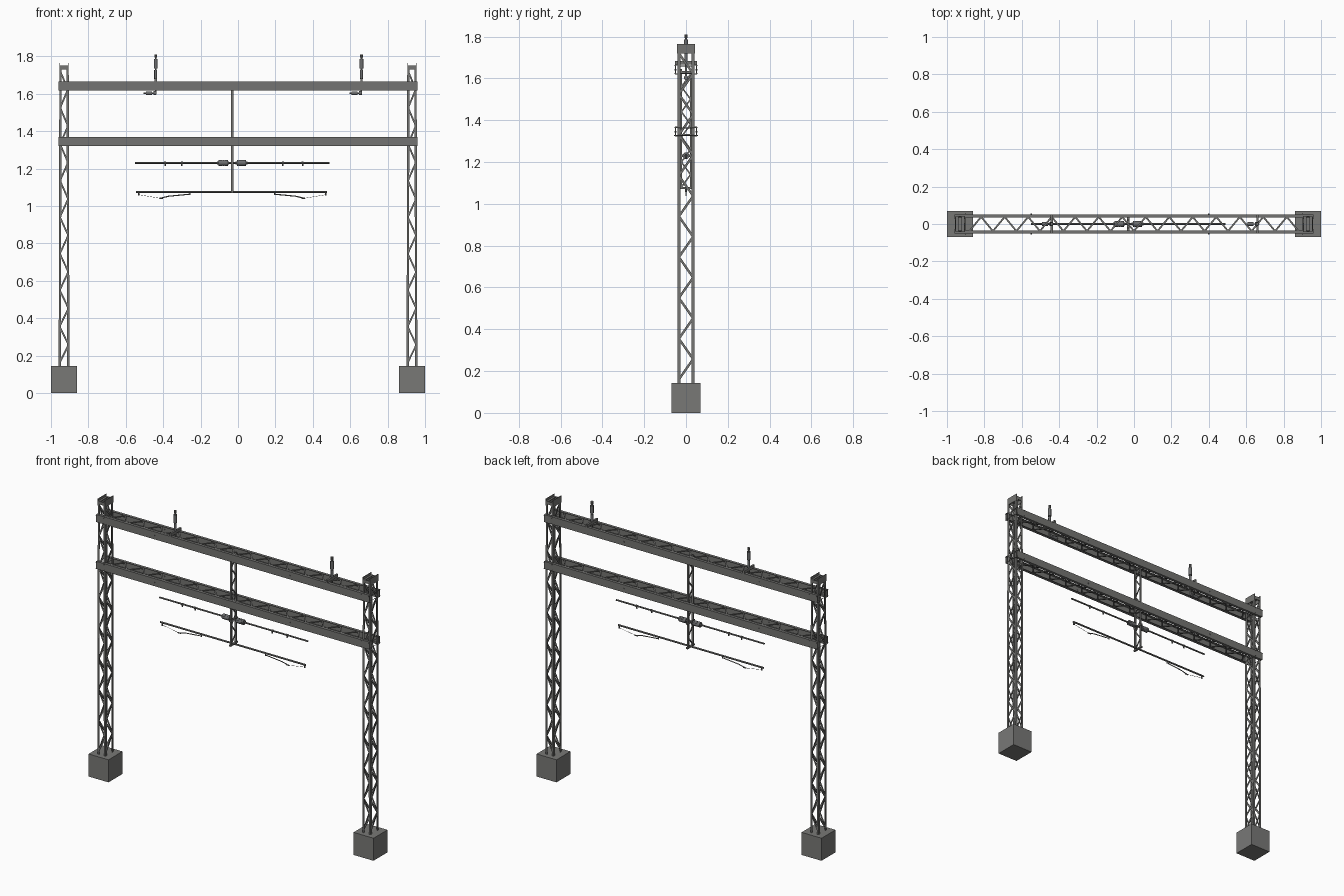
import bpy, bmesh, math
from mathutils import Vector, Matrix

if "Cube" in bpy.data.objects:
    bpy.data.objects.remove(bpy.data.objects["Cube"])


def material(name, rgb):
    m = bpy.data.materials.new(name)
    m.diffuse_color = (*rgb, 1)
    m.use_nodes = True
    m.node_tree.nodes["Principled BSDF"].inputs["Base Color"].default_value = m.diffuse_color
    return m


STEEL = material("weathered steel", (0.175, 0.175, 0.168))
CONCRETE = material("grey concrete", (0.19, 0.19, 0.183))
CERAMIC = material("insulator grey", (0.15, 0.154, 0.158))


def bar(bm, p, q, w, t, side):
    """Rectangular bar from p to q: w wide along side, t thick across it."""
    p, q = Vector(p), Vector(q)
    d = (q - p).normalized()
    s = Vector(side)
    s = (s - d * s.dot(d)).normalized()
    n = d.cross(s)
    m = Matrix((s * w, n * t, d * (q - p).length)).transposed().to_4x4()
    m.translation = (p + q) / 2
    bmesh.ops.create_cube(bm, size=1, matrix=m)


def box(bm, x0, x1, y0, y1, z0, z1):
    m = Matrix.Translation(((x0 + x1) / 2, (y0 + y1) / 2, (z0 + z1) / 2))
    m = m @ Matrix.Diagonal((x1 - x0, y1 - y0, z1 - z0, 1))
    bmesh.ops.create_cube(bm, size=1, matrix=m)


def rod(bm, p, q, r, n=10):
    p, q = Vector(p), Vector(q)
    d = q - p
    m = Matrix.Translation((p + q) / 2) @ d.to_track_quat('Z', 'Y').to_matrix().to_4x4()
    bmesh.ops.create_cone(bm, cap_ends=True, segments=n, radius1=r, radius2=r,
                          depth=d.length, matrix=m)


def finish(bm, name, mat, smooth=False):
    bmesh.ops.recalc_face_normals(bm, faces=bm.faces)
    me = bpy.data.meshes.new(name)
    bm.to_mesh(me)
    bm.free()
    me.materials.append(mat)
    ob = bpy.data.objects.new(name, me)
    bpy.context.collection.objects.link(ob)
    if smooth:
        bpy.ops.object.select_all(action='DESELECT')
        ob.select_set(True)
        bpy.context.view_layer.objects.active = ob
        bpy.ops.object.shade_smooth_by_angle(angle=math.radians(35))


BEAMS = (1.345, 1.642)          # beam centre heights
Z0, Z1 = 0.14, 1.74             # tower leg ends
HY = 0.041                      # tower half depth


def hx(z):                      # tower half width, tapering slightly upwards
    return 0.029 - 0.004 * (z - Z0) / (Z1 - Z0)


for label, cx in (("left", -0.93), ("right", 0.93)):
    # concrete footing
    bm = bmesh.new()
    box(bm, cx - 0.07, cx + 0.07, -0.07, 0.07, 0, 0.143)
    finish(bm, label + "_footing", CONCRETE)

    # four angle-iron legs
    bm = bmesh.new()
    for sx in (-1, 1):
        for sy in (-1, 1):
            for ox, oy, w, side in ((0.006, 0.0015, 0.012, (1, 0, 0)),
                                    (0.0015, 0.0075, 0.015, (0, 1, 0))):
                bar(bm, (cx + sx * (hx(Z0) - ox), sy * (HY - oy), Z0),
                    (cx + sx * (hx(Z1) - ox), sy * (HY - oy), Z1), w, 0.003, side)
    finish(bm, label + "_tower_legs", STEEL)

    # zigzag bracing on all four tower faces
    bm = bmesh.new()
    n = 16
    zs = [Z0 + 0.02 + (Z1 - Z0 - 0.04) * i / n for i in range(n + 1)]
    for i, (a, b) in enumerate(zip(zs, zs[1:])):
        s = 1 if i % 2 else -1
        for k in (-1, 1):
            y = k * (HY - 0.004)
            bar(bm, (cx + s * (hx(a) - 0.005), y, a), (cx - s * (hx(b) - 0.005), y, b),
                0.009, 0.003, (1, 0, 0))
            bar(bm, (cx + k * (hx(a) - 0.004), s * (HY - 0.007), a),
                (cx + k * (hx(b) - 0.004), -s * (HY - 0.007), b), 0.011, 0.003, (0, 1, 0))
    finish(bm, label + "_tower_bracing", STEEL)

    # cap plates and cross strips
    bm = bmesh.new()
    for k in (-1, 1):
        x = cx + k * 0.023
        box(bm, x - 0.002, x + 0.002, -0.042, 0.042, 1.72, 1.764)
        box(bm, cx - 0.025, cx + 0.025, k * 0.04 - 0.002, k * 0.04 + 0.002, 1.73, 1.75)
        box(bm, cx + k * 0.016 - 0.007, cx + k * 0.016 + 0.007, -0.042, 0.042, 1.746, 1.75)
    finish(bm, label + "_tower_cap", STEEL)

    # clamp bolts holding the beams
    bm = bmesh.new()
    for z in BEAMS:
        for dz in (-0.018, 0.018):
            for dx in (-0.027, 0.027):
                rod(bm, (cx + dx, -0.058, z + dz), (cx + dx, 0.058, z + dz), 0.0015, 6)
    finish(bm, label + "_beam_clamps", STEEL)

# paired channel beams, flat webs outward, with zigzag lacing between
for label, z in zip(("lower", "upper"), BEAMS):
    bm = bmesh.new()
    for k in (-1, 1):
        box(bm, -0.96, 0.96, *sorted((k * 0.049, k * 0.052)), z - 0.024, z + 0.024)
        for dz in (-0.0225, 0.0225):
            box(bm, -0.96, 0.96, *sorted((k * 0.034, k * 0.0505)),
                z + dz - 0.0015, z + dz + 0.0015)
        # splice bolts
        for x in (-0.55, 0.40):
            rod(bm, (x, k * 0.045, z), (x, k * 0.055, z), 0.004, 6)
    finish(bm, label + "_beam_channels", STEEL)

    bm = bmesh.new()
    n = 28
    for i in range(n):
        a, b = -0.88 + 1.76 * i / n, -0.88 + 1.76 * (i + 1) / n
        s = 1 if i % 2 else -1
        for dz in (-0.018, 0.018):
            bar(bm, (a, s * 0.038, z + dz), (b, -s * 0.038, z + dz), 0.009, 0.005, (1, 0, 0))
    finish(bm, label + "_beam_lacing", STEEL)

# hanging ladder post in the middle
PX = -0.031
bm = bmesh.new()
for k in (-1, 1):
    box(bm, PX - 0.006, PX + 0.006, k * 0.024 - 0.004, k * 0.024 + 0.004, 1.07, 1.645)
for i in range(9):
    a = 1.08 + i * 0.06
    s = 1 if i % 2 else -1
    bar(bm, (PX, s * 0.022, a), (PX, -s * 0.022, a + 0.06), 0.007, 0.004, (0, 1, 0))
for z in (1.075, 1.23, 1.33, 1.63):
    box(bm, PX - 0.006, PX + 0.006, -0.036, 0.036, z - 0.005, z + 0.005)
finish(bm, "hanging_post", STEEL)

# upper wire rod, with hangers and insulators
bm = bmesh.new()
rod(bm, (-0.55, 0, 1.23), (0.49, 0, 1.23), 0.005)
for x in (-0.39, -0.30, 0.24, 0.345):
    rod(bm, (x, 0, 1.23), (x, 0, 1.214), 0.0045, 6)
    rod(bm, (x - 0.005, 0, 1.23), (x + 0.005, 0, 1.23), 0.007)
finish(bm, "upper_wire_rod", STEEL, True)

bm = bmesh.new()
for x in (-0.079, 0.019):
    rod(bm, (x - 0.032, 0, 1.23), (x + 0.032, 0, 1.23), 0.008)
    for i in range(5):
        c = x - 0.02 + i * 0.01
        rod(bm, (c - 0.0045, 0, 1.23), (c + 0.0045, 0, 1.23), 0.016, 14)
    rod(bm, (x - 0.022, 0, 1.23), (x + 0.022, 0, 1.23), 0.014, 14)
finish(bm, "rod_insulators", CERAMIC, True)

# lower wire rod, with registration arms and clips
bm = bmesh.new()
rod(bm, (-0.545, 0, 1.075), (0.475, 0, 1.075), 0.0055)
for s in (-1, 1):
    def px(d):
        return PX + s * d
    rod(bm, (px(0.225), 0, 1.077), (px(0.225), 0, 1.058), 0.003, 6)
    rod(bm, (px(0.50), 0, 1.077), (px(0.50), 0, 1.056), 0.005, 6)
    rod(bm, (px(0.225), 0, 1.063), (px(0.34), 0, 1.052), 0.003, 6)
    rod(bm, (px(0.34), 0, 1.052), (px(0.385), 0, 1.041), 0.003, 6)
    rod(bm, (px(0.37), 0, 1.041), (px(0.39), 0, 1.041), 0.004, 6)
    rod(bm, (px(0.385), 0, 1.041), (px(0.50), 0, 1.06), 0.001, 5)
finish(bm, "lower_wire_rod", STEEL, True)

# feeder insulators standing on the upper beam
for label, x in (("left", -0.44), ("right", 0.66)):
    bm = bmesh.new()
    box(bm, x - 0.006, x + 0.006, -0.052, 0.052, 1.666, 1.684)
    box(bm, x - 0.004, x + 0.004, -0.005, 0.005, 1.595, 1.67)
    rod(bm, (x, 0, 1.67), (x, 0, 1.805), 0.005)
    rod(bm, (x, 0, 1.793), (x, 0, 1.81), 0.008)
    rod(bm, (x - 0.065, 0, 1.603), (x, 0, 1.603), 0.004)
    finish(bm, label + "_feeder_bracket", STEEL, True)

    bm = bmesh.new()
    rod(bm, (x, 0, 1.735), (x, 0, 1.785), 0.0105, 14)
    rod(bm, (x, 0, 1.68), (x, 0, 1.728), 0.008, 14)
    rod(bm, (x - 0.052, 0, 1.603), (x - 0.02, 0, 1.603), 0.010, 14)
    rod(bm, (x - 0.012, 0, 1.603), (x + 0.002, 0, 1.603), 0.011, 14)
    finish(bm, label + "_feeder_insulator", CERAMIC, True)
